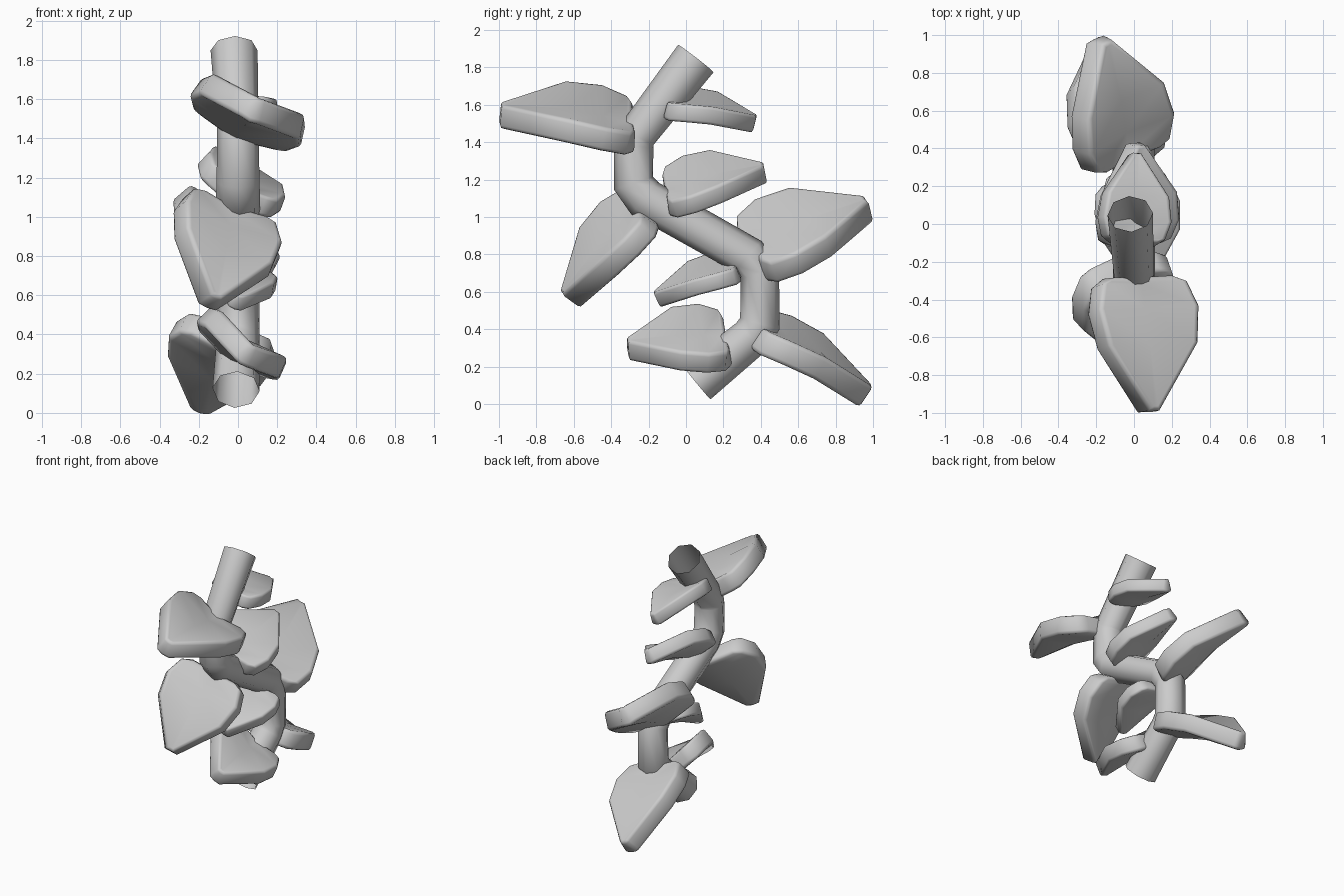
import bpy, bmesh
from mathutils import Vector

if "Cube" in bpy.data.objects:
    bpy.data.objects.remove(bpy.data.objects["Cube"])

# Zigzag stem: open eight-sided tube along a short path (x, y, z, radius)
PATH = [(-.02, .053, 1.848, .12), (0, -.27, 1.43, .106), (0, -.28, 1.38, .106),
        (0, -.28, 1.18, .11), (0, -.22, 1.1, .112), (0, .33, .79, .11),
        (0, .395, .7, .108), (0, .395, .43, .11), (0, .35, .36, .11),
        (-.01, .055, .118, .12)]
curve = bpy.data.curves.new("stem", 'CURVE')
curve.dimensions = '3D'
curve.bevel_depth = 1
curve.bevel_resolution = 2
curve.use_fill_caps = False
spline = curve.splines.new('POLY')
spline.points.add(len(PATH) - 1)
for p, (x, y, z, r) in zip(spline.points, PATH):
    p.co = (x, y, z, 1)
    p.radius = r
stem = bpy.data.objects.new("stem", curve)
bpy.context.collection.objects.link(stem)
bpy.context.view_layer.objects.active = stem
stem.select_set(True)
bpy.ops.object.convert(target='MESH')
bpy.ops.object.shade_smooth_by_angle(angle=0.9)

# Shared leaf outline: (position along the leaf, half width)
OUTLINE = [(0, .3), (.06, .43), (.25, .5), (.52, .45), (1, .07)]


def leaf(name, base, tip, side, width, thick):
    base, tip, side = Vector(base), Vector(tip), Vector(side)
    axis = tip - base
    length = axis.length
    side = (side - side.project(axis)).normalized()
    normal = side.cross(axis).normalized()
    if normal.z < 0:
        normal.negate()
    bm = bmesh.new()
    rows = []
    for u, v in OUTLINE:
        arch = length * .08 * (1 - (2 * u - 1) ** 2)
        # middle column sits lower, cupping the leaf into a shallow trough
        rows.append([bm.verts.new(base + axis * u + side * width * v * s
                                  + normal * (arch - thick * .08 - width * .2 * v * (s == 0)))
                     for s in (-1, 0, 1)])
    for a, b in zip(rows, rows[1:]):
        for i in (0, 1):
            bm.faces.new((a[i], a[i + 1], b[i + 1], b[i]))
    bmesh.ops.recalc_face_normals(bm, faces=bm.faces)
    mesh = bpy.data.meshes.new(name)
    bm.to_mesh(mesh)
    bm.free()
    ob = bpy.data.objects.new(name, mesh)
    bpy.context.collection.objects.link(ob)
    solid = ob.modifiers.new("thickness", 'SOLIDIFY')
    solid.thickness = thick * 1.2
    solid.offset = 0
    bevel = ob.modifiers.new("soft_rim", 'BEVEL')
    bevel.width = thick * .2
    bevel.segments = 2
    bevel.limit_method = 'ANGLE'
    bevel.angle_limit = 1.0
    bpy.ops.object.select_all(action='DESELECT')
    bpy.context.view_layer.objects.active = ob
    ob.select_set(True)
    bpy.ops.object.shade_smooth_by_angle(angle=0.6)


# Leaves: base, tip, width direction, width, thickness
leaf("leaf_front_top", (.03, -.28, 1.49), (.09, -.99, 1.56), (1, 0, -.45), .6, .11)
leaf("leaf_back_top", (0, -.1, 1.61), (.01, .37, 1.51), (1, 0, -.3), .39, .08)
leaf("leaf_back_upper", (.01, -.11, 1.13), (.02, .42, 1.25), (1, 0, -.6), .47, .09)
leaf("leaf_back_middle", (-.03, .34, .82), (-.17, .97, 1.06), (1, .3, -.7), .61, .115)
leaf("leaf_front_middle", (-.03, -.24, 1.05), (-.13, -.63, .57), (1, .35, -.3), .57, .11)
leaf("leaf_front_small", (.02, .27, .74), (0, -.16, .57), (1, 0, -.4), .37, .075)
leaf("leaf_front_low", (0, .22, .35), (.05, -.31, .31), (1, 0, -.72), .5, .1)
leaf("leaf_back_low", (-.05, .38, .41), (-.18, .97, .055), (1, .3, -.5), .54, .11)
